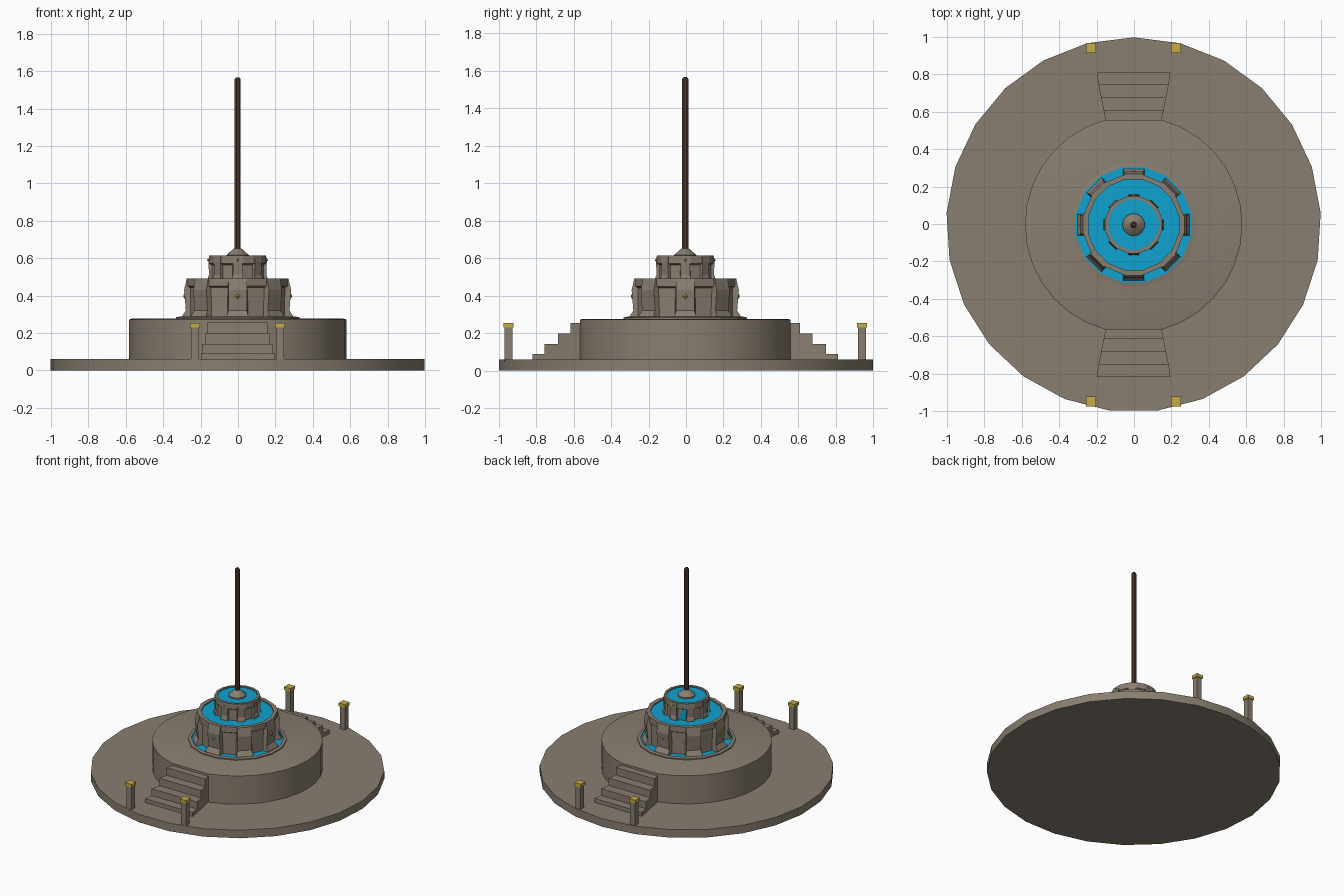
import bpy, bmesh, math
from mathutils import Matrix

if "Cube" in bpy.data.objects:
    bpy.data.objects.remove(bpy.data.objects["Cube"])

CX, CY = -0.002, -0.004   # common axis of the round parts


def material(name, rgb):
    m = bpy.data.materials.new(name)
    m.diffuse_color = (*rgb, 1)
    m.use_nodes = True
    m.node_tree.nodes["Principled BSDF"].inputs["Base Color"].default_value = m.diffuse_color
    return m


stone = material("stone", (0.25, 0.21, 0.165))
water = material("water_blue", (0.005, 0.36, 0.64))
gold = material("gold", (0.56, 0.41, 0.06))
wood = material("dark_brown", (0.085, 0.04, 0.028))


def finish(name, bm, mat, smooth=False):
    bmesh.ops.recalc_face_normals(bm, faces=bm.faces)
    me = bpy.data.meshes.new(name)
    bm.to_mesh(me)
    bm.free()
    me.materials.append(mat)
    ob = bpy.data.objects.new(name, me)
    bpy.context.collection.objects.link(ob)
    ob.location = (CX, CY, 0)
    if smooth:
        bpy.ops.object.select_all(action='DESELECT')
        ob.select_set(True)
        bpy.context.view_layer.objects.active = ob
        bpy.ops.object.shade_smooth_by_angle(angle=math.radians(30))
    return ob


def loft(name, loops, mat, smooth=False, caps=True):
    """Bridge equal-length point loops; cap the ends or close the ring."""
    bm = bmesh.new()
    rows = [[bm.verts.new(p) for p in lp] for lp in loops]
    pairs = list(zip(rows, rows[1:]))
    if caps:
        bm.faces.new(rows[0])
        bm.faces.new(rows[-1])
    else:
        pairs.append((rows[-1], rows[0]))
    for a, b in pairs:
        for i in range(len(a)):
            j = (i + 1) % len(a)
            bm.faces.new((a[i], a[j], b[j], b[i]))
    return finish(name, bm, mat, smooth)


def turned(name, profile, sides, mat, start=90, smooth=False, caps=True):
    angles = [math.radians(start + 360 * i / sides) for i in range(sides)]
    loops = [[(r * math.cos(a), r * math.sin(a), z) for a in angles] for r, z in profile]
    return loft(name, loops, mat, smooth, caps)


def box(name, size, loc, mat):
    bm = bmesh.new()
    bmesh.ops.create_cube(bm, size=1)
    bmesh.ops.scale(bm, vec=size, verts=bm.verts)
    bmesh.ops.translate(bm, vec=loc, verts=bm.verts)
    return finish(name, bm, mat)


def turn_loop(loop, deg):
    rot = Matrix.Rotation(math.radians(deg), 4, 'Z')
    return [rot @ Matrix.Translation(p).translation for p in loop]


# ground disc
turned("ground_disc", [(1.002, 0), (1.002, 0.06)], 25, stone, smooth=True)


# raised platform, cut straight where the stairs meet it
def platform_loop(r, z):
    half = [math.radians(-75 + 150 * i / 14) for i in range(15)]
    right = [(r * math.cos(a), r * math.sin(a), z) for a in half]
    return right + [(-x, -y, z) for x, y, z in right]


loft("platform", [platform_loop(0.581, 0.05), platform_loop(0.581, 0.272),
                  platform_loop(0.566, 0.276)], stone, smooth=True)

# front and back stairs, narrowing toward the platform
step_y = [0.815, 0.75, 0.68, 0.612, 0.545]
step_z = [0.09, 0.142, 0.198, 0.255]
for side, label in ((-1, "front"), (1, "back")):
    for i, z in enumerate(step_z):
        def half_width(y):
            return min(0.197, 0.15 + (y - 0.56) * 0.2)
        y0, y1 = step_y[i], step_y[i + 1]
        w0, w1 = half_width(y0), half_width(y1)
        foot = [(-w0, side * y0), (w0, side * y0), (w1, side * y1), (-w1, side * y1)]
        loft(f"{label}_step_{i + 1}", [[(x, y, h) for x, y in foot] for h in (0.05, z)], stone)

# four gate posts with gold caps
for sx in (-1, 1):
    for sy in (-1, 1):
        box("gate_post", (0.042, 0.042, 0.18), (sx * 0.227, sy * 0.944, 0.14), stone)
        box("gate_post_cap", (0.054, 0.054, 0.024), (sx * 0.227, sy * 0.944, 0.242), gold)

# low basin on the platform
turned("basin_rim", [(0.337, 0.27), (0.337, 0.284), (0.314, 0.288), (0.314, 0.27)],
       16, stone, start=78.75, caps=False)
turned("basin_water", [(0.318, 0.272), (0.318, 0.281)], 16, water, start=78.75)


def tier(label, r, z0, z1, wall, sides, water_z):
    # hollow drum with a projecting rim, filled with water
    turned(label + "_drum", [(r - 0.014, z0), (r - 0.014, z1 - 0.05), (r, z1 - 0.042), (r, z1),
                             (r - wall, z1), (r - wall, z0)], sides, stone,
           start=90 + 180 / sides, caps=False)
    turned(label + "_water", [(r - wall + 0.004, z0), (r - wall + 0.004, water_z)],
           sides, water, start=90 + 180 / sides)


tier("lower", 0.272, 0.275, 0.492, 0.026, 16, 0.482)
tier("upper", 0.155, 0.47, 0.614, 0.018, 16, 0.606)


# eight buttresses around each tier
def buttresses(label, profile, width, top_width):
    for k in range(8):
        loops = []
        for s in (-1, 1):
            loops.append(turn_loop([(r, s * w / 2, z) for r, z, w in
                                    [(r, z, width if n < 3 else top_width)
                                     for n, (r, z) in enumerate(profile)]], 45 * k))
        loft(f"{label}_buttress_{k + 1}", loops, stone)


buttresses("lower", [(0.24, 0.275), (0.3, 0.275), (0.298, 0.288), (0.277, 0.32),
                     (0.286, 0.43), (0.272, 0.491), (0.25, 0.491)], 0.116, 0.098)
buttresses("upper", [(0.13, 0.475), (0.162, 0.475), (0.158, 0.5), (0.153, 0.51),
                     (0.156, 0.58), (0.153, 0.61), (0.14, 0.61)], 0.056, 0.05)


# gold diamond studs
def stud(name, r, z, size, deg):
    a = math.radians(deg)
    bm = bmesh.new()
    bmesh.ops.create_cone(bm, cap_ends=True, segments=4, radius1=size, radius2=size * 0.3, depth=0.009)
    bmesh.ops.transform(bm, verts=bm.verts, matrix=Matrix.Translation(
        (r * math.cos(a), r * math.sin(a), z)) @ Matrix.Rotation(a, 4, 'Z')
        @ Matrix.Rotation(math.pi / 2, 4, 'Y'))
    finish(name, bm, gold)


for d in range(0, 360, 90):
    stud("lower_stud", 0.286, 0.398, 0.017, d)
    stud("upper_stud", 0.158, 0.59, 0.009, d)

# cone collar and tall pole
turned("pole_collar", [(0.06, 0.59), (0.06, 0.616), (0.022, 0.65), (0.012, 0.655)], 16, stone, smooth=True)
turned("pole", [(0.018, 0.6), (0.018, 1.555), (0.01, 1.567)], 8, wood, start=22.5)
